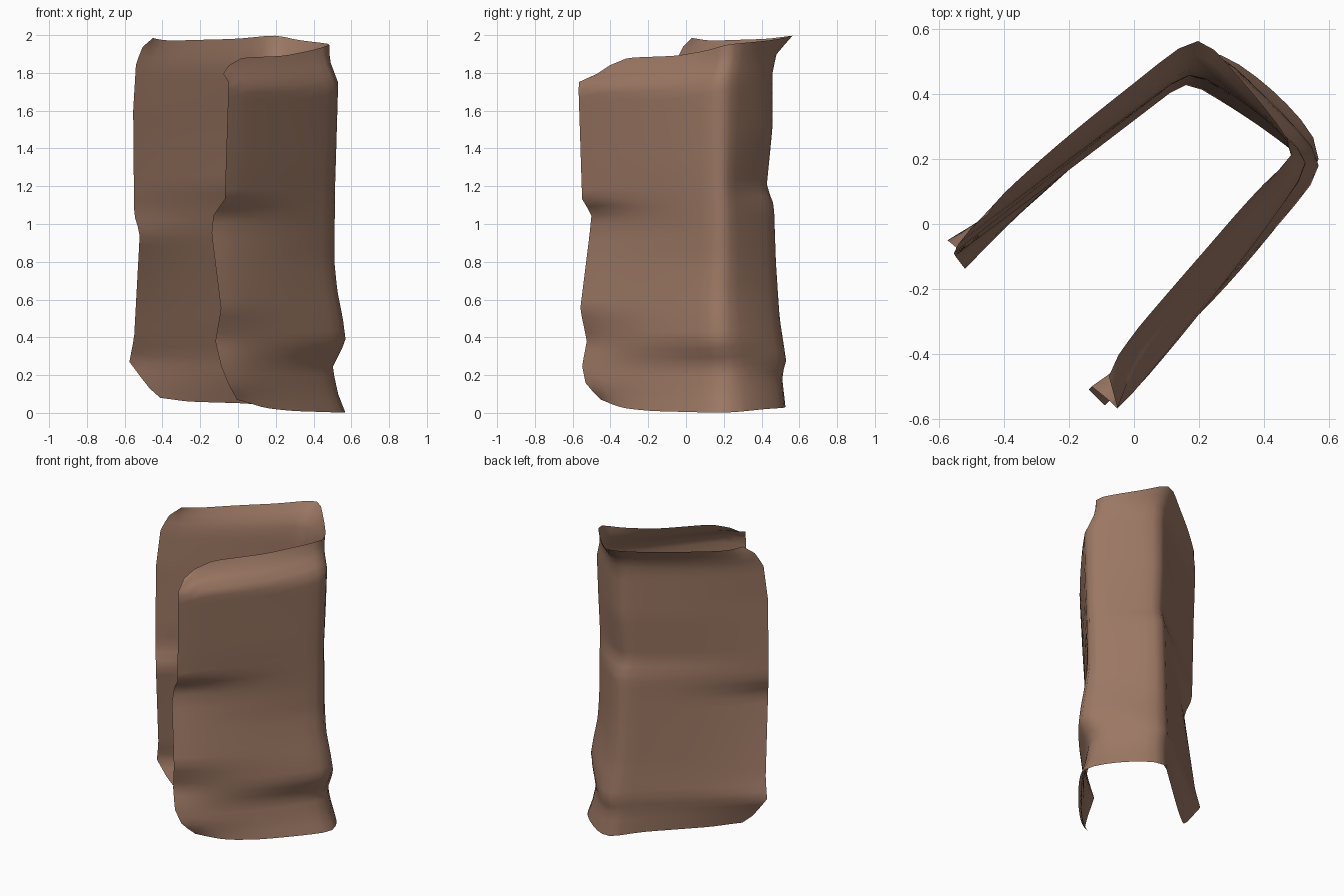
import bpy, bmesh, math
from mathutils import Vector

if "Cube" in bpy.data.objects:
    bpy.data.objects.remove(bpy.data.objects["Cube"])

# Free edges of the sheet (z, x, y) from bottom to top
LEFT = [(.07, -.40, -.01), (.12, -.46, -.04), (.17, -.50, -.05), (.27, -.575, -.05), (.4, -.55, -.07),
        (.95, -.52, -.14), (1.05, -.55, -.1), (1.6, -.555, -.09), (1.85, -.54, -.06), (1.95, -.50, -.01),
        (1.985, -.45, .03)]
FRONT = [(.06, 0, -.44), (.15, -.05, -.53), (.25, -.09, -.55), (.38, -.12, -.525), (.55, -.09, -.56),
         (.95, -.14, -.51), (1.05, -.13, -.50), (1.13, -.07, -.55), (1.75, -.05, -.57), (1.8, -.08, -.46),
         (1.85, -.04, -.39)]
# The same edges without their dents, which fade out across the panels
LEFT_SMOOTH = [(0, -.53, -.13), (.3, -.55, -.09), (.95, -.54, -.11), (1.6, -.555, -.09),
               (1.85, -.55, -.07), (2, -.55, -.03)]
FRONT_SMOOTH = [(0, -.07, -.54), (.5, -.10, -.55), (1, -.10, -.54), (1.3, -.07, -.55),
                (1.74, -.05, -.57), (1.82, -.09, -.51), (1.9, -.10, -.49)]
# Fold lines
BACK = [(.03, .20, .54), (.2, .19, .52), (.27, .20, .545), (.5, .18, .51), (.8, .17, .49),
        (1.1, .17, .48), (1.2, .16, .44), (1.5, .17, .47), (1.8, .17, .47), (1.9, .18, .49), (2, .20, .58)]
RIGHT = [(0, .58, .20), (.1, .54, .20), (.24, .51, .20), (.38, .585, .18), (.5, .57, .18), (.65, .54, .18),
         (.8, .525, .19), (1.2, .53, .19), (1.75, .545, .19), (1.87, .50, .21), (1.95, .50, .21)]

# Bulge of each panel away from its chord, by height (positive is outward)
BULGE = [
    [(0, -.01), (.2, 0), (1, 0), (1.85, .005), (2, .03)],
    [(0, .06), (.3, .045), (.6, .025), (1.2, .01), (2, .03)],
    [(0, .04), (.3, .03), (.95, .015), (1.3, .02), (1.72, .02), (1.82, -.01), (1.92, -.03)],
]
# Bottom and top edge heights along the sheet (u = 0..3 over the three panels)
BOTTOM = [(0, .08), (.3, .06), (.8, .05), (1, .03), (1.5, .02), (2, 0), (2.5, .01), (2.75, .025), (3, .07)]
TOP = [(0, 1.985), (.2, 1.97), (.75, 1.98), (1, 2.0), (1.3, 1.975), (2, 1.95), (2.15, 1.92),
       (2.4, 1.89), (2.85, 1.88), (3, 1.84)]


def lookup(table, t):
    """Piecewise linear reading of a table, giving its remaining columns."""
    if t <= table[0][0]:
        return Vector(table[0][1:]) if len(table[0]) > 2 else table[0][1]
    for a, b in zip(table, table[1:]):
        if t <= b[0]:
            f = (t - a[0]) / (b[0] - a[0])
            r = [p + (q - p) * f for p, q in zip(a[1:], b[1:])]
            return Vector(r) if len(r) > 1 else r[0]
    return Vector(table[-1][1:]) if len(table[-1]) > 2 else table[-1][1]


FOLDS = [LEFT_SMOOTH, BACK, RIGHT, FRONT_SMOOTH]


def sheet_point(u, v):
    lo, hi = lookup(BOTTOM, u), lookup(TOP, u)
    z = lo + (hi - lo) * v
    k = min(int(u), 2)
    f = u - k
    a, b = lookup(FOLDS[k], z), lookup(FOLDS[k + 1], z)
    d = (b - a).normalized()
    p = a.lerp(b, f) + Vector((-d.y, d.x)) * lookup(BULGE[k], z) * math.sin(math.pi * f) ** .5
    if k == 0:
        p += (lookup(LEFT, z) - a) * (1 - f) ** 3
    if k == 2:
        p += (lookup(FRONT, z) - b) * f ** 3
    return Vector((p.x, p.y, z))


us = [i / 14 for i in range(14)] + [1 + i / 8 for i in range(8)] + [2 + i / 14 for i in range(15)]
ROWS = 40
grid = [[sheet_point(u, r / ROWS) for u in us] for r in range(ROWS + 1)]
# Soften the folds along the sheet
for row in grid:
    old = [p.copy() for p in row]
    for i in range(1, len(row) - 1):
        row[i] = old[i] * .6 + (old[i - 1] + old[i + 1]) * .2

# Folded leather sheet
bm = bmesh.new()
verts = [[bm.verts.new(p) for p in row] for row in grid]
for r in range(ROWS):
    for c in range(len(us) - 1):
        bm.faces.new((verts[r][c + 1], verts[r][c], verts[r + 1][c], verts[r + 1][c + 1]))
for face in bm.faces:
    face.smooth = True
mesh = bpy.data.meshes.new("folded_leather_sheet")
bm.to_mesh(mesh)
bm.free()
sheet = bpy.data.objects.new("folded_leather_sheet", mesh)
bpy.context.collection.objects.link(sheet)

leather = bpy.data.materials.new("brown leather")
leather.diffuse_color = (.33, .185, .125, 1)
leather.use_nodes = True
leather.node_tree.nodes["Principled BSDF"].inputs["Base Color"].default_value = leather.diffuse_color
mesh.materials.append(leather)
